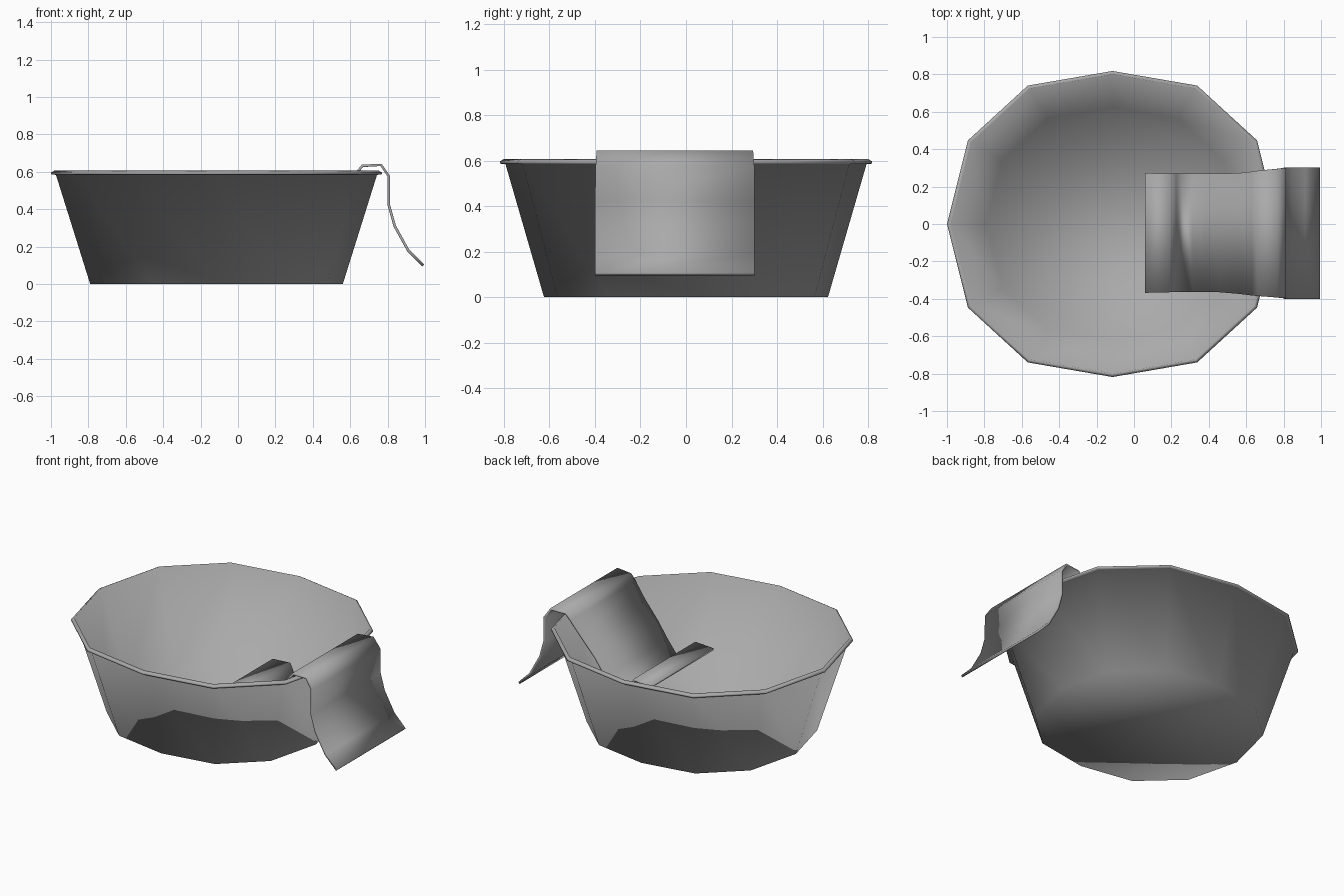
import bpy, bmesh

if "Cube" in bpy.data.objects:
    bpy.data.objects.remove(bpy.data.objects["Cube"])

CX = -0.115  # basin centre in x

grey = bpy.data.materials.new("dark_grey")
grey.diffuse_color = (0.4, 0.4, 0.4, 1)
grey.use_nodes = True
grey.node_tree.nodes["Principled BSDF"].inputs["Base Color"].default_value = grey.diffuse_color

# One quarter of the twelve-sided rim outline, mirrored into a full loop
quarter = [(0.885, 0), (0.773, 0.447), (0.453, 0.74), (0, 0.818)]
half = quarter + [(-x, y) for x, y in quarter[-2::-1]]
outline = half + [(x, -y) for x, y in half[-2:0:-1]]


def make_object(name, bm):
    """Turn a bmesh into a smooth grey object."""
    mesh = bpy.data.meshes.new(name)
    bm.to_mesh(mesh)
    bm.free()
    mesh.materials.append(grey)
    mesh.shade_smooth()
    obj = bpy.data.objects.new(name, mesh)
    bpy.context.collection.objects.link(obj)
    return obj


# Basin: floor, wall and turned-over rim swept round the outline as (scale, z)
profile = [(0.763, 0), (0.978, 0.607), (1.0, 0.596), (0.998, 0.586), (0.972, 0.584)]
bm = bmesh.new()
rings = [[bm.verts.new((CX + x * s, y * s, z)) for x, y in outline] for s, z in profile]
n = len(outline)
bm.faces.new(rings[0])
for a, b in zip(rings, rings[1:]):
    for i in range(n):
        j = (i + 1) % n
        bm.faces.new((a[j], a[i], b[i], b[j]))
make_object("basin", bm)

# Towel: path (x, z, y_min, y_max) from the outer hem, over the rim, to the fold
path = [
    (0.99, 0.10, -0.40, 0.302), (0.91, 0.18, -0.40, 0.302),
    (0.838, 0.31, -0.40, 0.302), (0.807, 0.42, -0.40, 0.302),
    (0.807, 0.575, -0.397, 0.30), (0.765, 0.637, -0.393, 0.295),
    (0.665, 0.632, -0.385, 0.285), (0.635, 0.595, -0.382, 0.28),
    (0.56, 0.50, -0.373, 0.272), (0.465, 0.395, -0.365, 0.27),
    (0.39, 0.29, -0.363, 0.27), (0.32, 0.20, -0.363, 0.27),
    (0.26, 0.165, -0.363, 0.27), (0.22, 0.24, -0.363, 0.27),
    (0.185, 0.322, -0.365, 0.27), (0.06, 0.312, -0.368, 0.272),
]
bm = bmesh.new()
rows = [[bm.verts.new((x, y, z)) for y in (y0, y1)] for x, z, y0, y1 in path]
for a, b in zip(rows, rows[1:]):
    bm.faces.new((a[0], a[1], b[1], b[0]))
towel = make_object("towel", bm)
solid = towel.modifiers.new("thickness", 'SOLIDIFY')
solid.thickness = 0.014
solid.offset = 0
